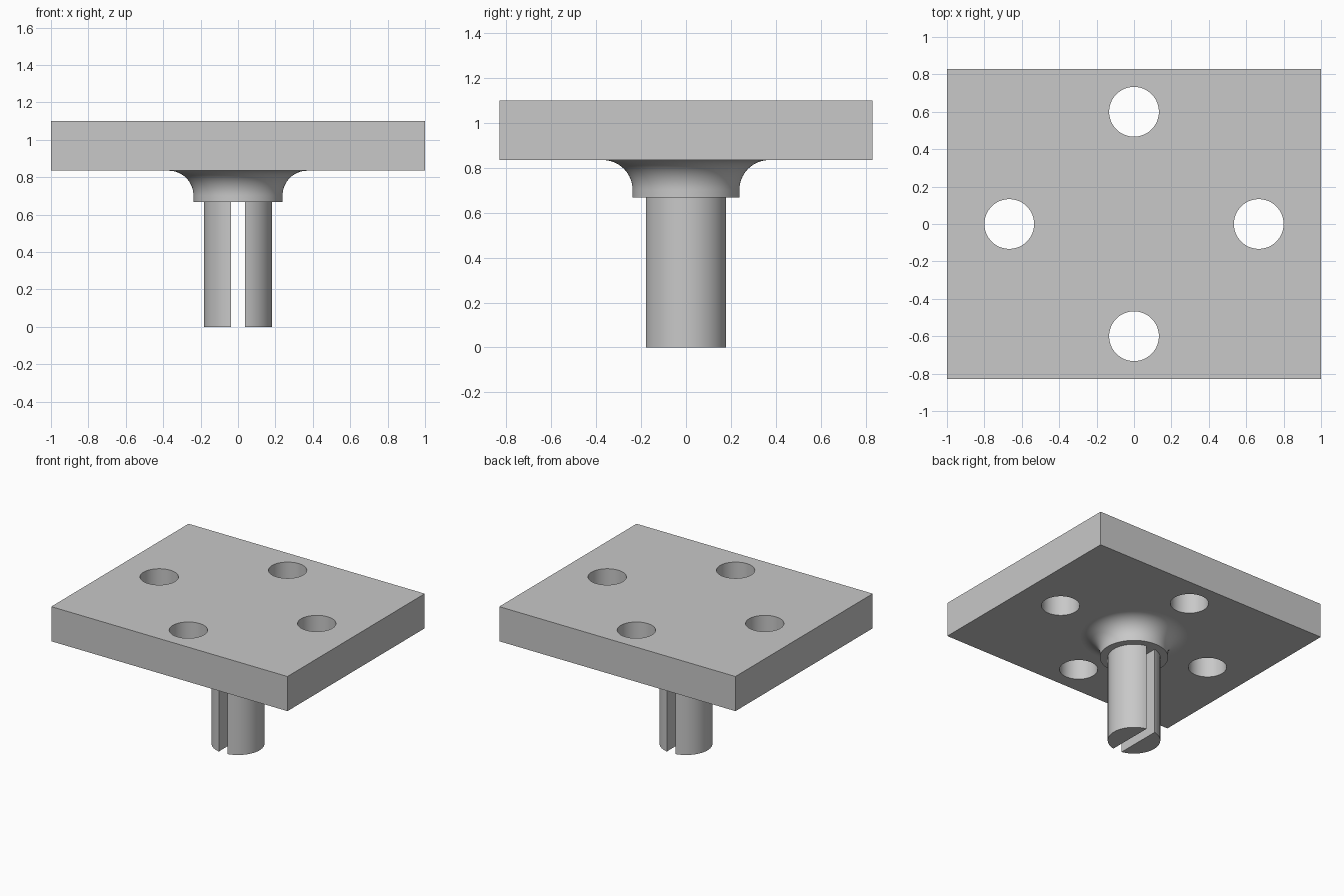
import bpy, bmesh
from math import sin, cos, pi, asin, radians

if "Cube" in bpy.data.objects:
    bpy.data.objects.remove(bpy.data.objects["Cube"])

PLATE_X, PLATE_Y = 1.0, 0.83
PLATE_Z0, PLATE_Z1 = 0.835, 1.10
HOLE_R = 0.133
COLLAR_R, COLLAR_Z, FILLET = 0.238, 0.667, 0.133
PIN_R, SLOT = 0.183, 0.037

grey = bpy.data.materials.new("plain grey")
grey.use_nodes = True
colour = (0.58, 0.58, 0.58, 1)
grey.diffuse_color = colour
grey.node_tree.nodes["Principled BSDF"].inputs["Base Color"].default_value = colour


def make_object(name, bm):
    bmesh.ops.recalc_face_normals(bm, faces=bm.faces)
    mesh = bpy.data.meshes.new(name)
    bm.to_mesh(mesh)
    bm.free()
    obj = bpy.data.objects.new(name, mesh)
    bpy.context.collection.objects.link(obj)
    mesh.materials.append(grey)
    return obj


def smooth(obj):
    bpy.ops.object.select_all(action="DESELECT")
    obj.select_set(True)
    bpy.context.view_layer.objects.active = obj
    bpy.ops.object.shade_smooth_by_angle(angle=radians(30))


def prism(bm, outline, z0, z1):
    face = bm.faces.new([bm.verts.new((x, y, z0)) for x, y in outline])
    top = bmesh.ops.extrude_face_region(bm, geom=[face])["geom"]
    verts = [v for v in top if isinstance(v, bmesh.types.BMVert)]
    bmesh.ops.translate(bm, verts=verts, vec=(0, 0, z1 - z0))


def circle(cx, cy, r, n=64):
    return [(cx + r * cos(2 * pi * i / n), cy + r * sin(2 * pi * i / n)) for i in range(n)]


# Flange plate with four bolt holes
bm = bmesh.new()
prism(bm, [(-PLATE_X, -PLATE_Y), (PLATE_X, -PLATE_Y), (PLATE_X, PLATE_Y), (-PLATE_X, PLATE_Y)],
      PLATE_Z0, PLATE_Z1)
plate = make_object("flange_plate", bm)

bm = bmesh.new()
for x, y in ((0.667, 0), (-0.667, 0), (0, 0.6), (0, -0.6)):
    prism(bm, circle(x, y, HOLE_R), PLATE_Z0 - 0.1, PLATE_Z1 + 0.1)
cutter = make_object("hole_cutter", bm)
cutter.hide_render = True

cut = plate.modifiers.new("bolt_holes", "BOOLEAN")
cut.operation, cut.solver, cut.object = "DIFFERENCE", "EXACT", cutter
bpy.context.view_layer.objects.active = plate
bpy.ops.object.modifier_apply(modifier=cut.name)
bpy.data.objects.remove(cutter)
smooth(plate)

# Collar flaring into the plate with a quarter-round fillet
steps = 16
profile = [(0, COLLAR_Z), (COLLAR_R, COLLAR_Z)]
for i in range(steps + 1):
    a = pi / 2 * i / steps
    profile.append((COLLAR_R + FILLET * (1 - cos(a)), PLATE_Z0 - FILLET * (1 - sin(a))))
bm = bmesh.new()
verts = [bm.verts.new((r, 0, z)) for r, z in profile]
edges = [bm.edges.new(pair) for pair in zip(verts, verts[1:])]
bmesh.ops.spin(bm, geom=verts + edges, cent=(0, 0, 0), axis=(0, 0, 1), angle=2 * pi, steps=96)
bmesh.ops.remove_doubles(bm, verts=bm.verts, dist=1e-4)
smooth(make_object("filleted_collar", bm))

# Split pin: two mirrored round-backed prongs with a slot between them
half = pi / 2 - asin(SLOT / PIN_R)
arc_steps = 40
for side, name in ((1, "left_prong"), (-1, "right_prong")):
    outline = []
    for i in range(arc_steps + 1):
        a = -half + 2 * half * i / arc_steps
        outline.append((side * PIN_R * cos(a), PIN_R * sin(a)))
    bm = bmesh.new()
    prism(bm, outline, 0, COLLAR_Z)
    smooth(make_object(name, bm))
